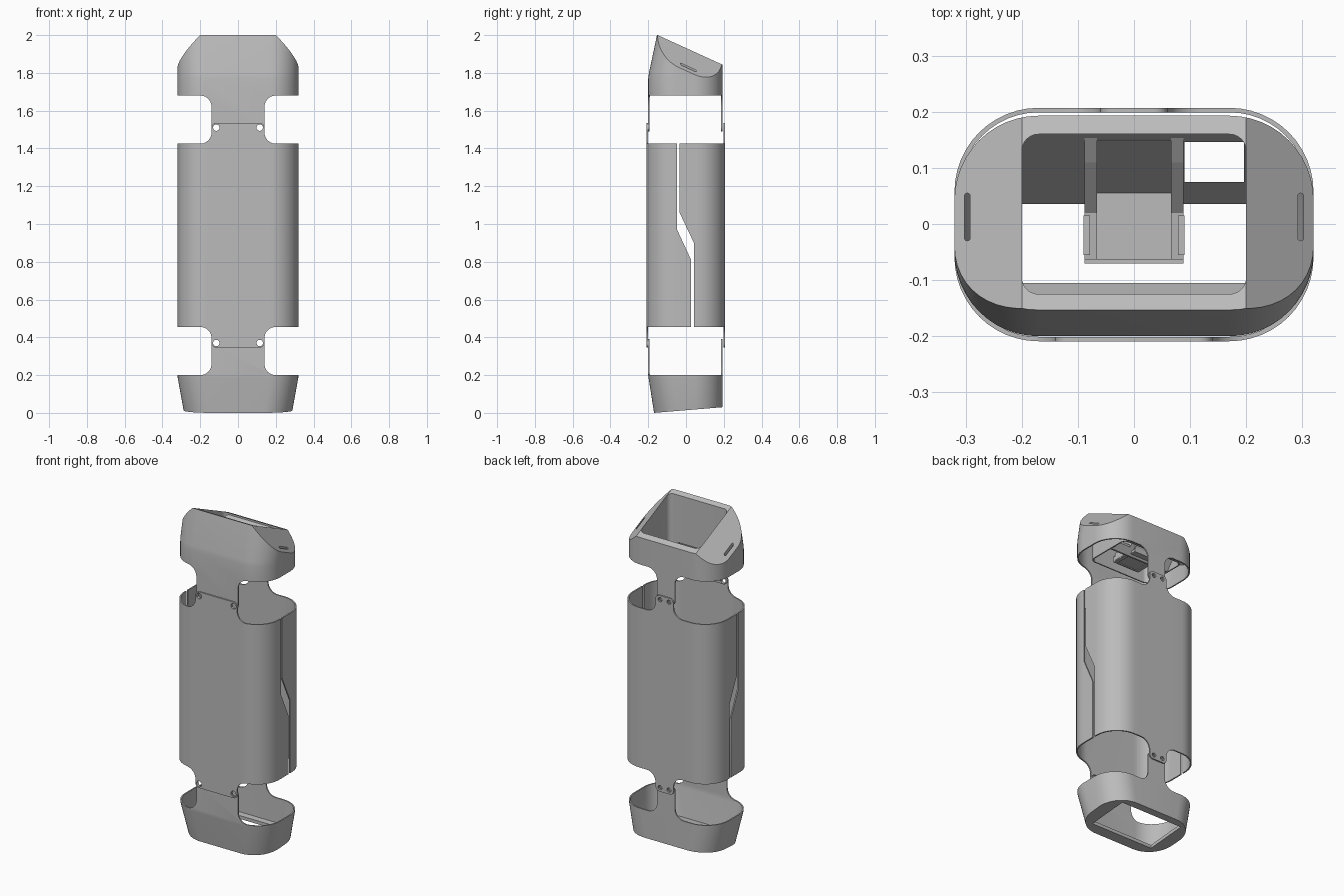
import bpy, bmesh
from math import sin, cos, pi, radians
from mathutils import Vector

cube = bpy.data.objects.get("Cube")
if cube:
    bpy.data.objects.remove(cube, do_unlink=True)

GREY = (0.5, 0.5, 0.5, 1)
grey = bpy.data.materials.new("light grey plastic")
grey.use_nodes = True
grey.diffuse_color = GREY
grey.node_tree.nodes["Principled BSDF"].inputs["Base Color"].default_value = GREY

WALL = 0.008
CORNER = 0.15


def make(name, bm):
    bmesh.ops.recalc_face_normals(bm, faces=bm.faces)
    mesh = bpy.data.meshes.new(name)
    bm.to_mesh(mesh)
    bm.free()
    mesh.materials.append(grey)
    obj = bpy.data.objects.new(name, mesh)
    bpy.context.collection.objects.link(obj)
    return obj


def arc(cx, cy, r, a0, a1, n=10):
    angles = [radians(a0 + (a1 - a0) * i / n) for i in range(n + 1)]
    return [(cx + r * cos(a), cy + r * sin(a)) for a in angles]


def rounded(hx, y0, y1, r, n=12):
    corners = [(hx - r, y1 - r, 0), (r - hx, y1 - r, 90),
               (r - hx, y0 + r, 180), (hx - r, y0 + r, 270)]
    return [p for x, y, a in corners for p in arc(x, y, r, a, a + 90, n)]


def loft(name, sections, offset=0.0, planes=(), radius=CORNER):
    """Stack rounded sections (z, half width, front, back), then trim by planes."""
    bm = bmesh.new()
    rings = []
    for z, hx, y0, y1 in sections:
        outline = rounded(hx - offset, y0 + offset, y1 - offset, radius - offset)
        rings.append([bm.verts.new((x, y, z)) for x, y in outline])
    n = len(rings[0])
    for a, b in zip(rings, rings[1:]):
        for i in range(n):
            j = (i + 1) % n
            bm.faces.new((a[i], a[j], b[j], b[i]))
    bm.faces.new(rings[0][::-1])
    bm.faces.new(rings[-1])
    for co, no in planes:
        cut = bmesh.ops.bisect_plane(bm, geom=bm.verts[:] + bm.edges[:] + bm.faces[:],
                                     plane_co=co, plane_no=no, clear_outer=True)
        edges = [e for e in cut["geom_cut"] if isinstance(e, bmesh.types.BMEdge)]
        bmesh.ops.holes_fill(bm, edges=edges, sides=0)
    return make(name, bm)


def prism(name, points, axis, lo, hi):
    """Extrude a 2D outline along an axis; the outline uses the other two axes in order."""
    place = {"x": lambda p, d: (d, p[0], p[1]),
             "y": lambda p, d: (p[0], d, p[1]),
             "z": lambda p, d: (p[0], p[1], d)}[axis]
    bm = bmesh.new()
    a = [bm.verts.new(place(p, lo)) for p in points]
    b = [bm.verts.new(place(p, hi)) for p in points]
    bm.faces.new(a)
    bm.faces.new(b[::-1])
    for i in range(len(a)):
        j = (i + 1) % len(a)
        bm.faces.new((a[i], b[i], b[j], a[j]))
    return make(name, bm)


def box(name, x0, x1, y0, y1, z0, z1):
    return prism(name, [(x0, y0), (x1, y0), (x1, y1), (x0, y1)], "z", z0, z1)


def boolean(obj, others, op="DIFFERENCE"):
    for other in others:
        mod = obj.modifiers.new("cut", "BOOLEAN")
        mod.operation, mod.solver, mod.object = op, "EXACT", other
        bpy.context.view_layer.update()
        dg = bpy.context.evaluated_depsgraph_get()
        mesh = bpy.data.meshes.new_from_object(obj.evaluated_get(dg))
        obj.modifiers.clear()
        obj.data = mesh
        bpy.data.objects.remove(other, do_unlink=True)
    return obj


# Tabs: (half width, fillet, hole x, hole radius, y range) at the front and the back
TABS = [(0.14, 0.06, 0.115, 0.017, -0.5, 0.02),
        (0.06, 0.06, 0.03, 0.013, -0.02, 0.5)]
MID = 0.94


def waist_cutters(edge, tip, flip):
    """Cut everything beyond an edge except a filleted tab with two screw holes."""
    s = 1 if tip > edge else -1
    cutters = []
    for w, r, hole, hr, y0, y1 in TABS:
        c = 0.025
        half = [(0.5, edge)]
        half += [(x, edge + s * z) for x, z in arc(w + r, r, r, 270, 180)]
        half += [(x, tip - s * z) for x, z in arc(w - c, c, c, 0, -90, 6)]
        pts = half + [(-x, z) for x, z in reversed(half)]
        pts += [(-0.5, tip + s * 0.1), (0.5, tip + s * 0.1)]
        spots = [arc(sx * hole, 1.51, hr, 0, 345, 23) for sx in (-1, 1)]
        for k, shape in enumerate([pts] + spots):
            if flip:
                shape = [(x, 2 * MID - z) for x, z in shape]
            cutters.append(prism("cutter", shape, "y", y0, y1))
    return cutters


# Middle sleeve, split into two shells by a stepped gap
def sleeve_section(z):
    return (z, 0.32, -0.209, 0.207)


sleeve = loft("sleeve_shells", [sleeve_section(0.3), sleeve_section(1.58)])
boolean(sleeve, [loft("cutter", [sleeve_section(0.2), sleeve_section(1.7)], WALL)])
boolean(sleeve, waist_cutters(1.425, 1.535, False) + waist_cutters(1.425, 1.535, True))
gap = [(-0.047, 1.5), (-0.047, 0.97), (0.027, 0.81), (0.027, 0.4),
       (0.042, 0.4), (0.042, 0.9), (-0.034, 1.06), (-0.034, 1.5)]
boolean(sleeve, [prism("cutter", gap, "x", -0.5, 0.5)])

# Top cap with a sloping face and side chamfers
SLOPE = 0.456


def cap_planes(drop):
    top = [(Vector((0, -0.15, 2.0 - drop)), Vector((0, SLOPE, 1)))]
    return top + [(Vector((s * 0.2, -0.15, 2.0 - drop)), Vector((s, SLOPE, 1)))
                  for s in (-1, 1)]


def cap_sections(bottom):
    return [(bottom, 0.32, -0.2, 0.193), (1.77, 0.32, -0.2, 0.193),
            (1.8, 0.32, -0.196, 0.193), (2.05, 0.32, -0.143, 0.193)]


cap = loft("top_cap", cap_sections(1.45), 0, cap_planes(0))
boolean(cap, [loft("cutter", cap_sections(1.4), WALL, cap_planes(0.025))])
boolean(cap, waist_cutters(1.68, 1.49, False))
boolean(cap, [prism("cutter", rounded(0.2, -0.125, 0.16, 0.03, 6), "z", 1.75, 2.2)])
for s in (-1, 1):
    slot = arc(s * 0.297, 0.05, 0.005, 0, 180, 6) + arc(s * 0.297, -0.025, 0.005, 180, 360, 6)
    boolean(cap, [prism("cutter", slot, "z", 1.7, 2.1)])

# Pocket liner under the sloping face
liner = loft("pocket_liner", [(1.69, 0.207, -0.132, 0.167), (2.1, 0.207, -0.132, 0.167)],
             0, cap_planes(0.01)[:1], 0.037)
boolean(liner, [prism("cutter", rounded(0.2, -0.125, 0.16, 0.03, 12), "z", 1.6, 2.2)])

# Inclined rear wall of the pocket with a cable window
ramp = prism("pocket_rear_wall", [(0.162, 1.85), (0.036, 1.69), (0.046, 1.69), (0.165, 1.84)],
             "x", -0.204, 0.204)
boolean(ramp, [box("cutter", 0.09, 0.196, 0.075, 0.146, 1.6, 2.0)])

# Holder bracket inside the pocket
box("bracket_plate", -0.07, 0.07, -0.065, 0.09, 1.70, 1.715)
box("bracket_lip", -0.088, 0.088, -0.07, -0.062, 1.695, 1.735)
arm = [(-0.065, 1.695), (0.05, 1.695), (0.158, 1.842), (0.11, 1.81),
       (0.02, 1.735), (-0.065, 1.725)]
for s, side in ((1, "left"), (-1, "right")):
    prism("bracket_arm_" + side, arm, "x", s * 0.066, s * 0.088)
    box("bracket_rail_" + side, s * 0.078, s * 0.09, -0.055, 0.015, 1.70, 1.745)
prism("bracket_back", [(0.09, 1.715), (0.09, 1.755), (0.15, 1.835), (0.158, 1.835), (0.07, 1.70)],
      "x", -0.068, 0.068)


# Tapered base with a tilted, open underside
def base_sections(top):
    return [(-0.02, 0.282, -0.166, 0.193), (0.185, 0.319, -0.198, 0.193),
            (0.2, 0.32, -0.2, 0.193), (top, 0.32, -0.2, 0.193)]


def base_plane(rise):
    return [(Vector((0, -0.17, rise)), Vector((0, 0.083, -1)))]


base = loft("base_cup", base_sections(0.43), 0, base_plane(0))
boolean(base, [loft("cutter", base_sections(0.5), WALL, base_plane(0.02))])
boolean(base, waist_cutters(1.68, 1.49, True))
boolean(base, [box("cutter", -0.21, 0.21, -0.105, 0.15, -0.1, 0.1)])

# Smooth curved walls, keep hard edges
bpy.ops.object.select_all(action="DESELECT")
for obj in (sleeve, cap, liner, base):
    obj.select_set(True)
bpy.context.view_layer.objects.active = sleeve
bpy.ops.object.shade_smooth_by_angle(angle=radians(25))
